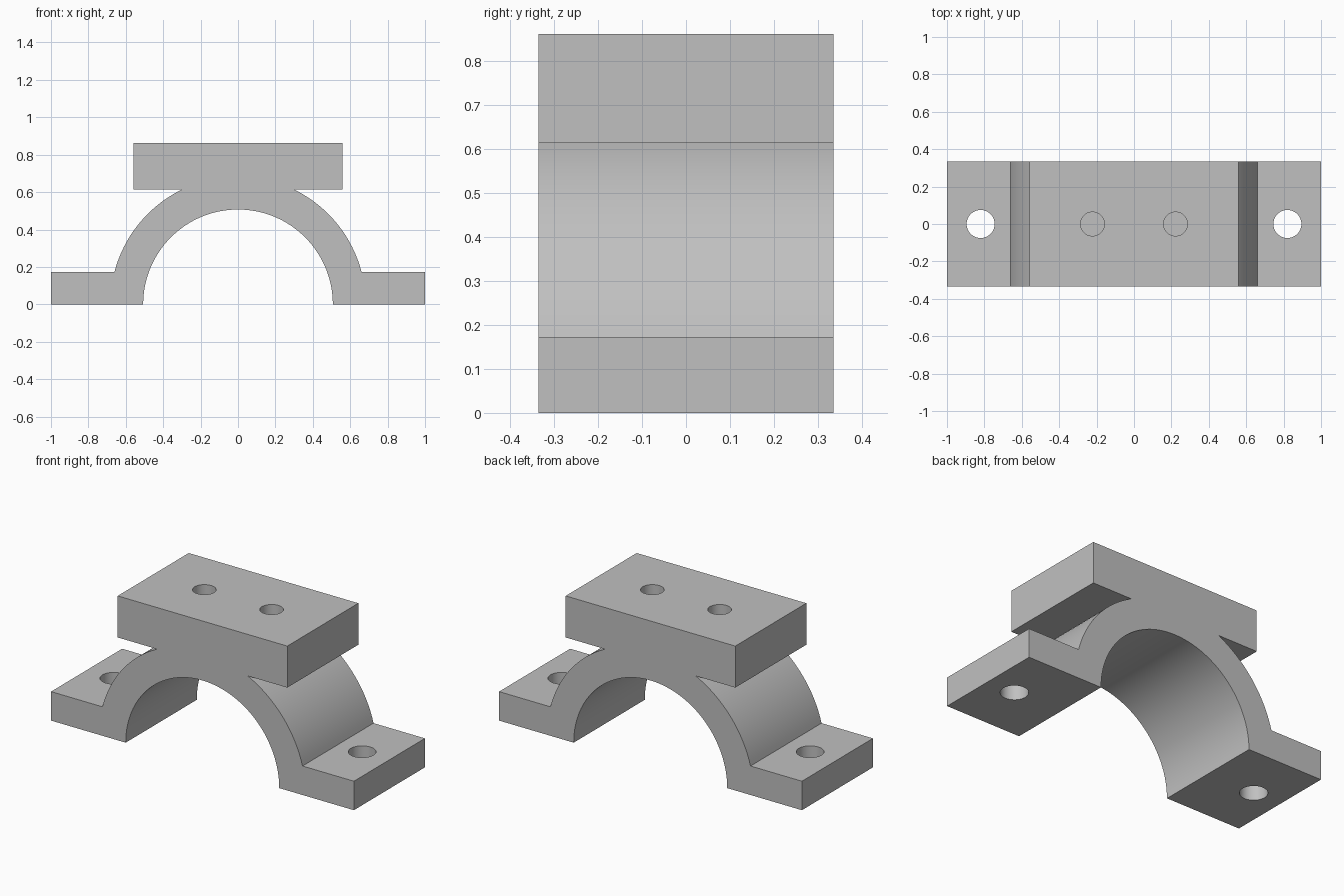
import bpy, bmesh
from math import sin, cos, asin, pi, radians

cube = bpy.data.objects.get("Cube")
if cube:
    bpy.data.objects.remove(cube, do_unlink=True)

HALF_DEPTH = 0.335
INNER_R, OUTER_R = 0.507, 0.683
FOOT_TOP, PAD_BOTTOM, PAD_TOP = 0.173, 0.614, 0.862
PAD_HALF = 0.56

grey = bpy.data.materials.new("plain grey")
grey.use_nodes = True
grey.diffuse_color = (0.53, 0.53, 0.53, 1)
grey.node_tree.nodes["Principled BSDF"].inputs["Base Color"].default_value = (0.53, 0.53, 0.53, 1)


def arc(radius, start, end, steps):
    angles = [start + (end - start) * i / steps for i in range(steps + 1)]
    return [(radius * cos(a), radius * sin(a)) for a in angles]


def add_object(name, bm):
    bmesh.ops.recalc_face_normals(bm, faces=bm.faces[:])
    mesh = bpy.data.meshes.new(name)
    bm.to_mesh(mesh)
    bm.free()
    obj = bpy.data.objects.new(name, mesh)
    bpy.context.collection.objects.link(obj)
    return obj


def extrude_profile(name, points):
    bm = bmesh.new()
    face = bm.faces.new([bm.verts.new((x, -HALF_DEPTH, z)) for x, z in points])
    moved = bmesh.ops.extrude_face_region(bm, geom=[face])["geom"]
    verts = [v for v in moved if isinstance(v, bmesh.types.BMVert)]
    bmesh.ops.translate(bm, verts=verts, vec=(0, 2 * HALF_DEPTH, 0))
    return add_object(name, bm)


def drill(target, x, radius, bottom, top):
    bm = bmesh.new()
    bmesh.ops.create_cone(bm, cap_ends=True, segments=40, radius1=radius,
                          radius2=radius, depth=top - bottom)
    bmesh.ops.translate(bm, verts=bm.verts[:], vec=(x, 0, (top + bottom) / 2))
    cutter = add_object("hole_cutter", bm)
    cutter.hide_render = True
    mod = target.modifiers.new("hole", 'BOOLEAN')
    mod.operation, mod.solver, mod.object = 'DIFFERENCE', 'EXACT', cutter
    bpy.context.view_layer.objects.active = target
    bpy.ops.object.modifier_apply(modifier=mod.name)
    bpy.data.objects.remove(cutter, do_unlink=True)


# Right half of the outline: foot, outer arch, then the overhanging pad
flank = [(1, 0), (1, FOOT_TOP)]
flank += arc(OUTER_R, asin(FOOT_TOP / OUTER_R), asin(PAD_BOTTOM / OUTER_R), 20)
flank += [(PAD_HALF, PAD_BOTTOM), (PAD_HALF, PAD_TOP)]

# Mirrored flank, closed by the half-round bore
outline = flank + [(-x, z) for x, z in reversed(flank)] + arc(INNER_R, pi, 0, 64)
bracket = extrude_profile("saddle_bracket", outline)
bracket.data.materials.append(grey)

# Through holes in the feet and blind holes in the pad
for side in (-1, 1):
    drill(bracket, side * 0.82, 0.075, -0.1, 0.3)
    drill(bracket, side * 0.222, 0.064, PAD_BOTTOM, PAD_TOP + 0.1)

bpy.ops.object.select_all(action='DESELECT')
bracket.select_set(True)
bpy.context.view_layer.objects.active = bracket
bpy.ops.object.shade_smooth_by_angle(angle=radians(30))
